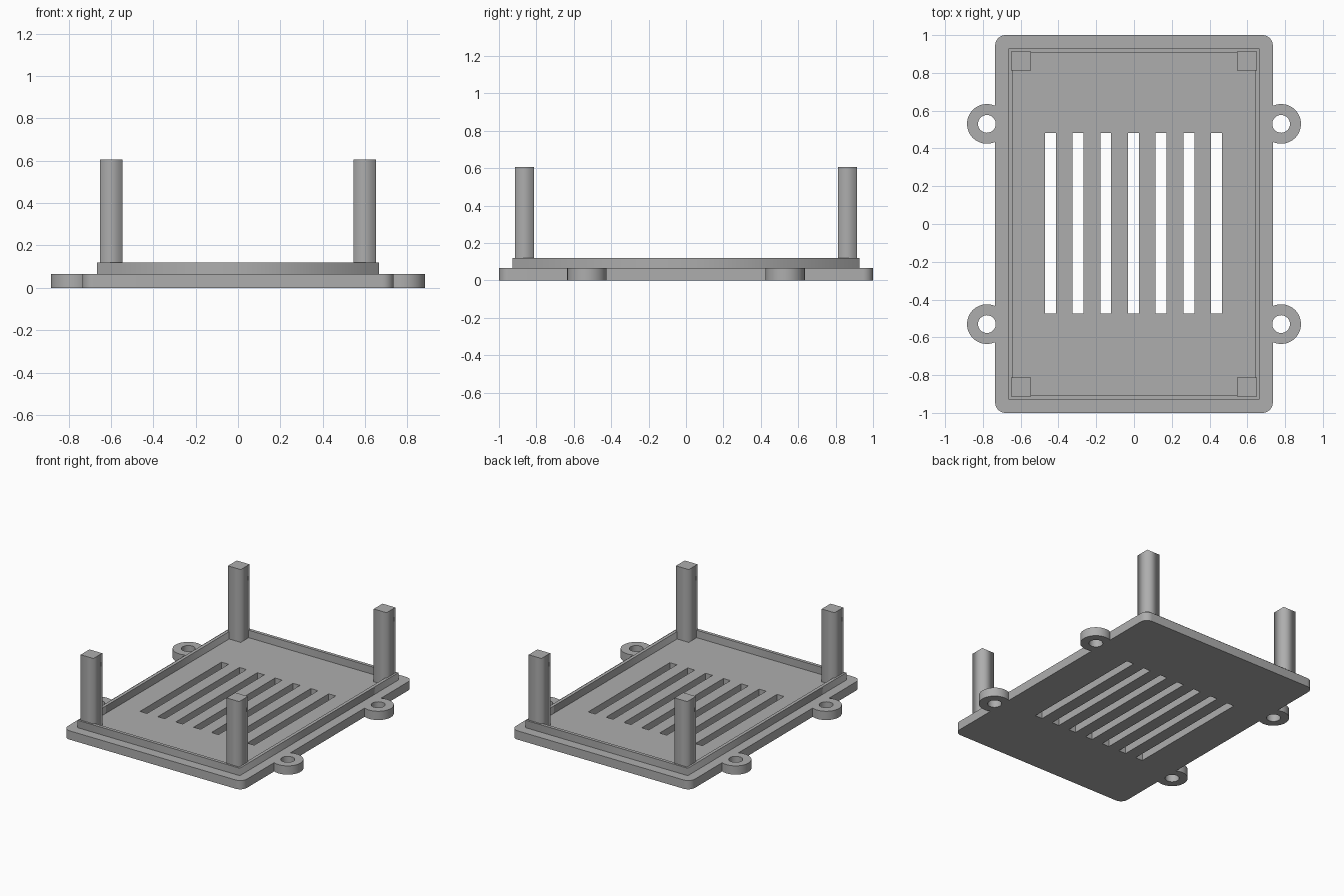
import bpy, bmesh
from math import radians, cos, sin, acos, pi
from mathutils import Matrix, Vector

cube = bpy.data.objects.get("Cube")
if cube:
    bpy.data.objects.remove(cube, do_unlink=True)

GREY = (0.42, 0.42, 0.42, 1.0)
mat = bpy.data.materials.new("mid grey")
mat.use_nodes = True
mat.diffuse_color = GREY
mat.node_tree.nodes["Principled BSDF"].inputs["Base Color"].default_value = GREY

HALF_X, HALF_Y, CORNER = 0.735, 1.0, 0.055
BASE_TOP, RIM_TOP, POST_TOP = 0.065, 0.12, 0.605
LUG_X, LUG_Y, LUG_R, HOLE_R = 0.779, 0.53, 0.105, 0.047


def arc(cx, cy, r, a0, a1, n):
    return [(cx + r * cos(a0 + (a1 - a0) * i / n),
             cy + r * sin(a0 + (a1 - a0) * i / n)) for i in range(n + 1)]


def rect(cx, cy, hx, hy):
    return [(cx - hx, cy - hy), (cx + hx, cy - hy), (cx + hx, cy + hy), (cx - hx, cy + hy)]


def slab(name, loops, z0, z1):
    """Extrude a flat outline; every loop after the first is a hole."""
    curve = bpy.data.curves.new(name, "CURVE")
    curve.dimensions = "2D"
    curve.fill_mode = "BOTH"
    curve.extrude = (z1 - z0) / 2
    for pts in loops:
        spline = curve.splines.new("POLY")
        spline.points.add(len(pts) - 1)
        for p, (x, y) in zip(spline.points, pts):
            p.co = (x, y, 0, 1)
        spline.use_cyclic_u = True
    temp = bpy.data.objects.new(name + " outline", curve)
    bpy.context.collection.objects.link(temp)
    dg = bpy.context.evaluated_depsgraph_get()
    mesh = bpy.data.meshes.new_from_object(temp.evaluated_get(dg))
    bpy.data.objects.remove(temp, do_unlink=True)
    bpy.data.curves.remove(curve)
    bm = bmesh.new()
    bm.from_mesh(mesh)
    bmesh.ops.remove_doubles(bm, verts=bm.verts, dist=1e-5)
    bmesh.ops.translate(bm, verts=bm.verts, vec=(0, 0, (z0 + z1) / 2))
    bmesh.ops.recalc_face_normals(bm, faces=bm.faces)
    bm.to_mesh(mesh)
    bm.free()
    mesh.name = name
    mesh.materials.clear()
    mesh.materials.append(mat)
    obj = bpy.data.objects.new(name, mesh)
    bpy.context.collection.objects.link(obj)
    return obj


# Base plate outline: rounded corners and mounting lugs, counter-clockwise
sweep = acos((HALF_X - LUG_X) / LUG_R)
right_side = []
for y in (-LUG_Y, LUG_Y):
    right_side += arc(LUG_X, y, LUG_R, -sweep, sweep, 40)
kx, ky = HALF_X - CORNER, HALF_Y - CORNER
half = (arc(kx, -ky, CORNER, -pi / 2, 0, 10) + right_side
        + arc(kx, ky, CORNER, 0, pi / 2, 10))
outline = half + [(-x, -y) for x, y in half]

# Lug holes and ventilation slots
holes = [arc(sx * LUG_X, sy * LUG_Y, HOLE_R, 0, 2 * pi, 32)[:-1]
         for sx in (-1, 1) for sy in (-1, 1)]
slots = [rect(-0.003 + 0.1465 * i, 0.003, 0.029, 0.478) for i in range(-3, 4)]
base = slab("base_plate", [outline] + holes + slots, 0, BASE_TOP)
bpy.ops.object.select_all(action="DESELECT")
base.select_set(True)
bpy.context.view_layer.objects.active = base
bpy.ops.object.shade_smooth_by_angle(angle=radians(30))

# Raised locating rim
slab("rim", [rect(0, 0, 0.665, 0.928), rect(0, 0, 0.641, 0.904)], BASE_TOP, RIM_TOP)

# Corner posts
for sx, side in ((1, "left"), (-1, "right")):
    for sy, end in ((-1, "front"), (1, "back")):
        slab(f"{end}_{side}_post", [rect(sx * 0.598, sy * 0.863, 0.0525, 0.0515)],
             BASE_TOP, POST_TOP)
